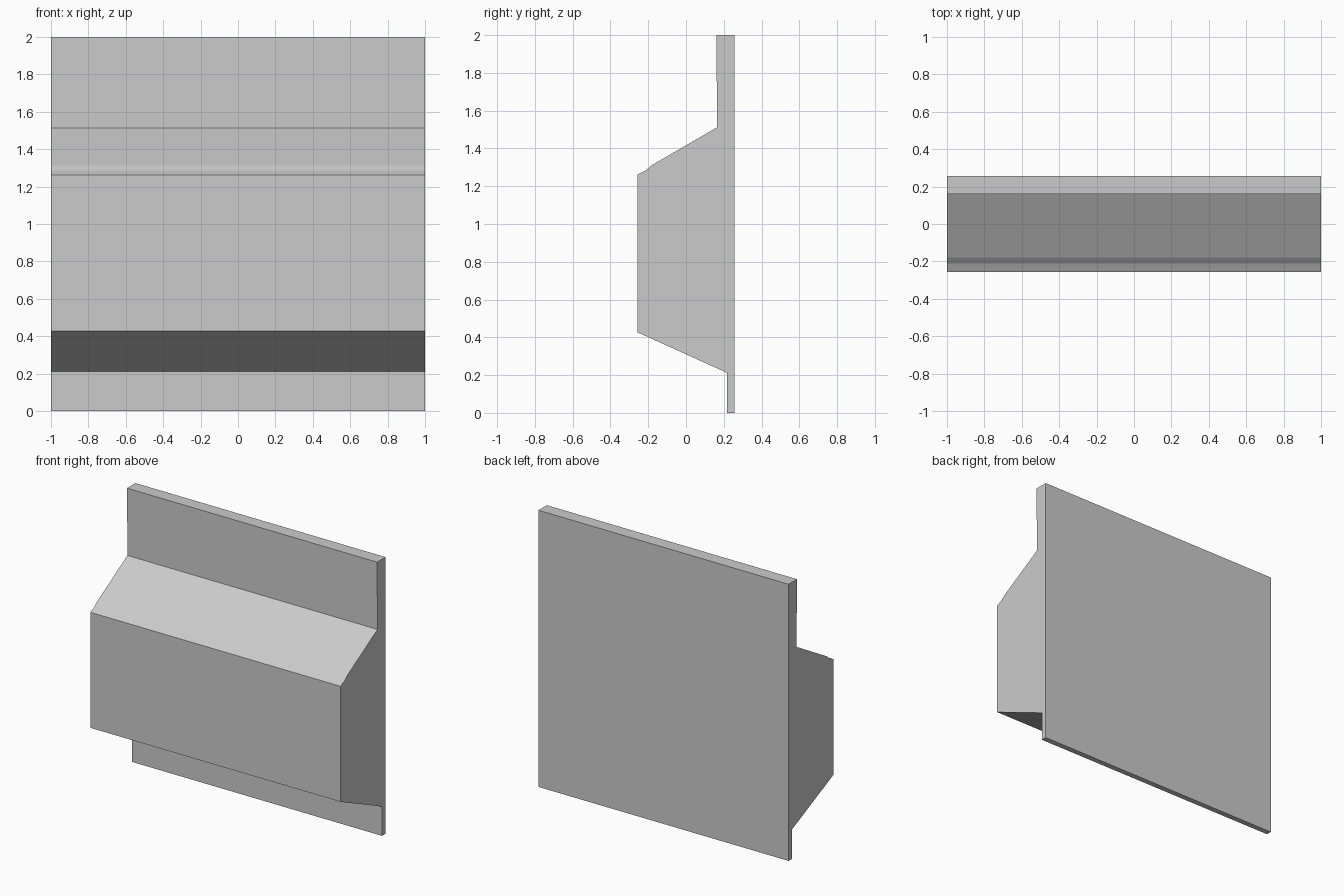
import bpy
import bmesh

cube = bpy.data.objects.get("Cube")
if cube:
    bpy.data.objects.remove(cube, do_unlink=True)

# Single plain grey
grey = bpy.data.materials.new("plain grey")
grey.use_nodes = True
colour = (0.6, 0.6, 0.6, 1)
grey.diffuse_color = colour
grey.node_tree.nodes["Principled BSDF"].inputs["Base Color"].default_value = colour

HALF_WIDTH = 1.0
BACK = 0.257

# Side profile as (y, z), from the back foot round the front to the top
profile = [
    (BACK, 0), (0.217, 0), (0.217, 0.212),      # thin lower lip
    (-0.257, 0.427), (-0.257, 1.262),           # sloped underside, front face
    (-0.21, 1.286), (-0.18, 1.312),             # slight ridge on the upper slope
    (0.165, 1.512), (0.165, 1.755),             # recessed upper wall
    (0.161, 1.755), (0.161, 2), (BACK, 2),      # top band, a hair proud
]

# Extrude the profile across the width
bm = bmesh.new()
side = bm.faces.new([bm.verts.new((-HALF_WIDTH, y, z)) for y, z in profile])
swept = bmesh.ops.extrude_face_region(bm, geom=[side], use_keep_orig=True)
moved = [v for v in swept["geom"] if isinstance(v, bmesh.types.BMVert)]
bmesh.ops.translate(bm, verts=moved, vec=(2 * HALF_WIDTH, 0, 0))
bmesh.ops.recalc_face_normals(bm, faces=bm.faces)

mesh = bpy.data.meshes.new("wall_panel")
bm.to_mesh(mesh)
bm.free()
mesh.materials.append(grey)
panel = bpy.data.objects.new("wall_panel", mesh)
bpy.context.collection.objects.link(panel)
